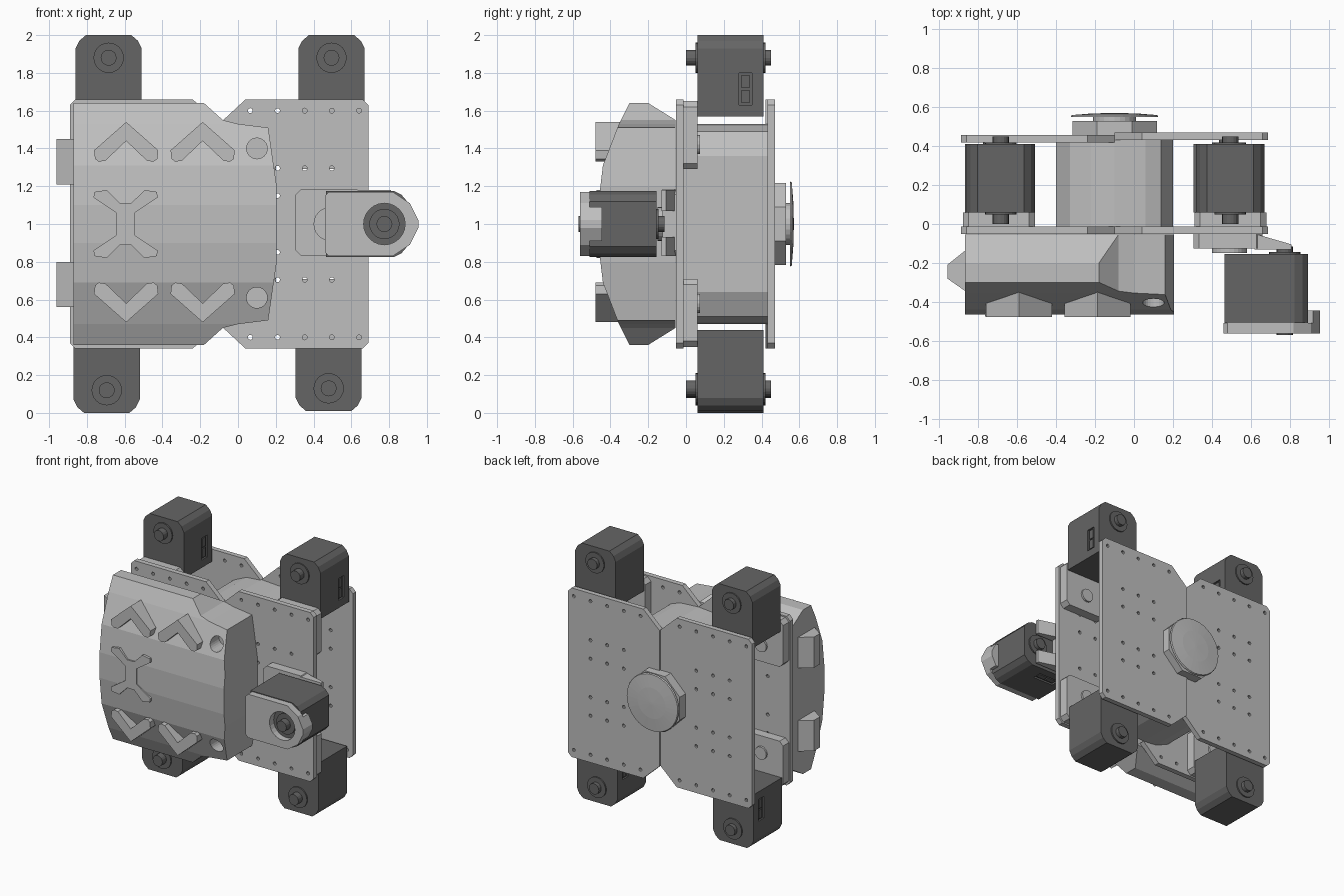
import bpy, bmesh, math
from mathutils import Matrix, Vector

if "Cube" in bpy.data.objects:
    bpy.data.objects.remove(bpy.data.objects["Cube"])


def material(name, value):
    m = bpy.data.materials.new(name)
    m.use_nodes = True
    colour = (value, value, value, 1)
    m.diffuse_color = colour
    m.node_tree.nodes["Principled BSDF"].inputs["Base Color"].default_value = colour
    return m


LIGHT = material("light grey", 0.52)
DARK = material("dark grey", 0.13)
CX, CZ = -0.1, 1.0          # chassis centre line


def finish(bm, name, mat):
    bmesh.ops.recalc_face_normals(bm, faces=bm.faces)
    me = bpy.data.meshes.new(name)
    bm.to_mesh(me)
    bm.free()
    ob = bpy.data.objects.new(name, me)
    me.materials.append(mat)
    bpy.context.collection.objects.link(ob)
    return ob


def prism(name, pts, axis, lo, hi, mat=LIGHT):
    """Extrude a 2D outline along the given axis from lo to hi."""
    place = {"x": lambda a, b, t: (t, a, b),
             "y": lambda a, b, t: (a, t, b),
             "z": lambda a, b, t: (a, b, t)}[axis]
    bm = bmesh.new()
    face = bm.faces.new([bm.verts.new(place(a, b, lo)) for a, b in pts])
    res = bmesh.ops.extrude_face_region(bm, geom=[face])
    verts = [v for v in res["geom"] if isinstance(v, bmesh.types.BMVert)]
    bmesh.ops.translate(bm, verts=verts, vec=Vector(place(0, 0, hi - lo)))
    return finish(bm, name, mat)


def rect(a0, a1, b0, b1, c=0.0):
    if not c:
        return [(a0, b0), (a1, b0), (a1, b1), (a0, b1)]
    return [(a0 + c, b0), (a1 - c, b0), (a1, b0 + c), (a1, b1 - c),
            (a1 - c, b1), (a0 + c, b1), (a0, b1 - c), (a0, b0 + c)]


def ring(x, z, r, n=24, turn=0.0):
    return [(x + r * math.cos(2 * math.pi * i / n + turn),
             z + r * math.sin(2 * math.pi * i / n + turn)) for i in range(n)]


def flip(pts, a=None, b=None):
    """Mirror an outline across a = const and / or b = const."""
    return [(p if a is None else 2 * a - p, q if b is None else 2 * b - q) for p, q in pts]


def sym(half, b=CZ):
    """Close an upper half outline with its mirror image below b."""
    return half + flip(half[::-1], b=b)


def boolean(ob, cutter, op="DIFFERENCE"):
    cutter.hide_render = True
    mod = ob.modifiers.new("cut", "BOOLEAN")
    mod.operation, mod.object, mod.solver = op, cutter, "EXACT"
    bpy.context.view_layer.objects.active = ob
    bpy.ops.object.modifier_apply(modifier=mod.name)
    bpy.data.objects.remove(cutter)


# chassis plates: two mirrored halves front and back, with screw holes
half_plate = sym([(CX, 1.53), (0.04, 1.66), (0.66, 1.66), (0.69, 1.63)])
columns = [0.065 + 0.144 * i for i in range(5)]
holes = [(x, CZ + s * 0.6) for x in columns for s in (-1, 1)]
holes += [(x, CZ + s * h) for x in columns[1:4] for s in (-1, 1) for h in (0.15, 0.295)]
for side, mirror, shift in (("right", None, 0.012), ("left", CX, 0)):
    for name, y0, y1 in (("front", -0.052, -0.012), ("back", 0.42 + shift, 0.458 + shift)):
        plate = prism(f"{name}_plate_{side}", flip(half_plate, mirror), "y", y0, y1)
        bm = bmesh.new()
        for x, z in flip(holes, mirror):
            turn = Matrix.Translation((x, (y0 + y1) / 2, z)) @ Matrix.Rotation(math.pi / 2, 4, "X")
            bmesh.ops.create_cone(bm, cap_ends=True, segments=10, radius1=0.013,
                                  radius2=0.013, depth=0.1, matrix=turn)
        boolean(plate, finish(bm, "screw_cutter", LIGHT))

# core block between the plates
core = sym([(-0.4, 1.36), (-0.33, 1.47), (-0.22, 1.52), (CX, 1.53),
            (0.06, 1.52), (0.14, 1.49), (0.2, 1.36)])
prism("core_block", core, "y", -0.012, 0.435)

# leg brackets and bolts at the corners
for x0, x1 in ((-0.88, -0.51), (0.31, 0.68)):
    for z0, z1 in ((1.29, 1.65), (0.35, 0.71)):
        prism("leg_bracket", rect(x0, x1, z0, z1, 0.03), "y", -0.012, 0.06)
        mx, mz = (x0 + x1) / 2, CZ + math.copysign(0.42, z0 - 0.9)
        prism("bracket_bolt", ring(mx, mz, 0.05, 16), "y", 0.06, 0.075)


def motor(name, px, pz, angle, y0, y1):
    """Dark motor block with rounded tip, pivot shaft and switch panel."""
    c, s = math.cos(angle), math.sin(angle)

    def turn(pts):
        return [(px + u * c - v * s, pz + u * s + v * c) for u, v in pts]
    tip = [(0.175, -0.31), (0.175, 0.05), (0.155, 0.09), (0.12, 0.12)]
    body = prism(name, turn(tip + flip(tip[::-1], a=0)), "y", y0, y1, DARK)
    p0, p1 = y0 + 0.22, y0 + 0.29
    boolean(body, prism("panel_cutter", turn(rect(0.162, 0.2, -0.25, -0.08)), "y", p0, p1, DARK))
    for v in (-0.24, -0.16):
        prism(name + "_switch", turn(rect(0.16, 0.17, v, v + 0.07)), "y",
              p0 + 0.015, p1 - 0.015, DARK)
    prism(name + "_collar", ring(px, pz, 0.08), "y", y0 - 0.01, y1 + 0.01, DARK)
    prism(name + "_shaft", ring(px, pz, 0.042, 16), "y", y0 - 0.06, y1 + 0.04, DARK)


motor("upper_left_leg", -0.685, 1.88, 0, 0.06, 0.41)
motor("upper_right_leg", 0.495, 1.88, 0, 0.06, 0.41)
motor("lower_left_leg", -0.695, 0.12, math.pi, 0.06, 0.41)
motor("lower_right_leg", 0.48, 0.13, math.pi, 0.06, 0.41)

# back knob: octagonal boss, neck and shallow dome
prism("knob_boss", ring(CX, CZ, 0.235, 8, math.pi / 8), "y", 0.44, 0.53)
prism("knob_neck", ring(CX, CZ, 0.11), "y", 0.52, 0.556)
bm = bmesh.new()
for r0, r1, y, d in ((0.225, 0.22, 0.55, 0.01), (0.22, 0.12, 0.56, 0.008), (0.12, 0.01, 0.568, 0.003)):
    at = Matrix.Translation((CX, y + d / 2, CZ)) @ Matrix.Rotation(-math.pi / 2, 4, "X")
    bmesh.ops.create_cone(bm, cap_ends=True, segments=32, radius1=r0, radius2=r1, depth=d, matrix=at)
finish(bm, "knob_dome", LIGHT)

# faceted front shell: side profile trimmed to the front outline
side = sym([(-0.055, 1.55), (-0.2, 1.64), (-0.3, 1.64), (-0.355, 1.53), (-0.44, 1.31), (-0.465, 1.1)])
shell = prism("front_shell", side, "x", -0.87, 0.25)
outline = sym([(-1, 1.7), (-0.24, 1.7), (-0.18, 1.64), (-0.08, 1.55), (0, 1.53), (0.16, 1.51), (0.205, 1.2)])
boolean(shell, prism("shell_trimmer", outline, "y", -0.6, 0.1), "INTERSECT")
for z in (1.4, 0.61):
    boolean(shell, prism("hole_cutter", ring(0.1, z, 0.055), "y", -0.6, -0.3))

# raised chevrons and cross mark on the shell
chevron = [(0, 0.21), (-0.17, 0.06), (-0.165, 0.015), (-0.145, 0), (-0.11, 0.005), (0, 0.11),
           (0.11, 0.005), (0.145, 0), (0.165, 0.015), (0.17, 0.06)]
for x in (-0.592, -0.187):
    upper = [(x + u, 1.33 + v) for u, v in chevron]
    for pts in (upper, flip(upper, b=1.01)):
        prism("chevron", pts, "y", -0.478, -0.32)
arm = [(0.05, 0.06), (0.17, 0.14), (0.165, 0.17), (0.1, 0.18), (0.03, 0.11)]
quarter = arm + flip(arm[::-1], a=0)
cross = sym([(-0.595 + u, CZ + v) for u, v in quarter])
prism("cross_mark", cross, "y", -0.475, -0.44)

# side lugs on the shell
for z in (1.21, 0.56):
    prism("side_lug", [(-0.86, -0.13), (-0.96, -0.21), (-0.96, -0.28), (-0.86, -0.35)], "z", z, z + 0.24)

# arm mount: base, two prongs and bolt
prism("arm_base", rect(0.305, 0.66, 0.83, 1.185, 0.03), "y", -0.125, -0.045)
wedge = [(0.62, -0.05), (0.81, -0.105), (0.81, -0.13), (0.62, -0.13)]
for z0, z1 in ((0.83, 0.93), (1.07, 1.18)):
    prism("arm_prong", wedge, "z", z0, z1)
prism("arm_bolt", ring(0.49, CZ, 0.09), "y", -0.15, -0.12)

# arm pod with a light cap around its pivot
motor("arm_pod", 0.775, CZ, -math.pi / 2, -0.51, -0.155)
cap = prism("pod_cap", sym([(0.46, 1.15), (0.48, 1.17), (0.82, 1.17), (0.91, 1.11), (0.955, CZ + 0.02)]),
            "y", -0.562, -0.51)
boolean(cap, prism("cap_cutter", ring(0.775, CZ, 0.11), "y", -0.7, -0.45))
prism("cap_lip", sym([(0.885, 1.09), (0.92, 1.09), (0.955, CZ + 0.02)]), "y", -0.515, -0.445)
